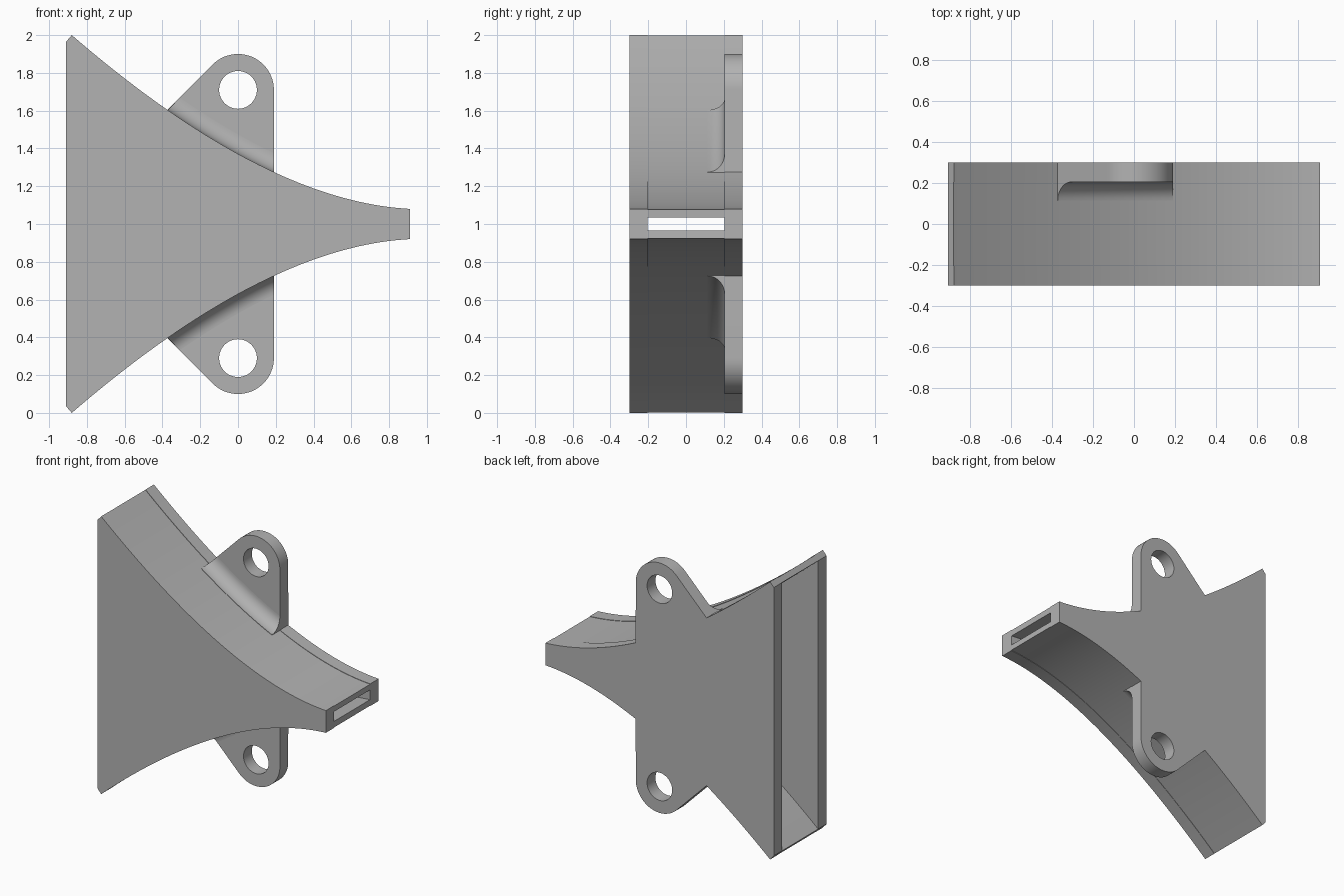
import bpy, bmesh, math
from mathutils import Vector

cube = bpy.data.objects.get("Cube")
if cube:
    bpy.data.objects.remove(cube, do_unlink=True)

WALL = 0.045      # thickness of the flared walls
INNER = 0.205     # half depth of the hollow
OUTER = 0.3       # half depth of the body
EAR_X, EAR_Z, EAR_R, HOLE_R = 0.0, 1.71, 0.19, 0.1
EDGE = 1.976      # slanted ear edge lies on z - x = EDGE

grey = bpy.data.materials.new("plain grey")
grey.use_nodes = True
COLOUR = (0.45, 0.45, 0.45, 1)
grey.diffuse_color = COLOUR
grey.node_tree.nodes["Principled BSDF"].inputs["Base Color"].default_value = COLOUR

# Flared outline: a quadratic curve from the wide mouth to the narrow slot
P0, P1, P2 = Vector((-0.88, 2.0)), Vector((0.14, 1.12)), Vector((0.91, 1.08))


def flare(t, offset=0.0):
    p = P0 * (1 - t) ** 2 + P1 * 2 * t * (1 - t) + P2 * t * t
    d = ((P1 - P0) * (1 - t) + (P2 - P1) * t).normalized()
    return p + Vector((-d.y, d.x)) * offset


def flip(points):
    return [Vector((p.x, 2 - p.y)) for p in points]


def finish(ob):
    ob.data.materials.clear()
    ob.data.materials.append(grey)
    bpy.ops.object.select_all(action='DESELECT')
    ob.select_set(True)
    bpy.context.view_layer.objects.active = ob
    bpy.ops.object.shade_smooth_by_angle(angle=math.radians(30))


def plate(name, loops, y0, y1):
    """Extrude filled outlines in x and z between two depths."""
    cu = bpy.data.curves.new(name, 'CURVE')
    cu.dimensions = '2D'
    cu.fill_mode = 'BOTH'
    cu.extrude = (y1 - y0) / 2
    for loop in loops:
        s = cu.splines.new('POLY')
        s.points.add(len(loop) - 1)
        for sp, p in zip(s.points, loop):
            sp.co = (p.x, p.y, 0, 1)
        s.use_cyclic_u = True
    ob = bpy.data.objects.new(name, cu)
    bpy.context.collection.objects.link(ob)
    ob.location.y = (y0 + y1) / 2
    ob.rotation_euler.x = math.pi / 2
    bpy.ops.object.select_all(action='DESELECT')
    ob.select_set(True)
    bpy.context.view_layer.objects.active = ob
    bpy.ops.object.convert(target='MESH')
    finish(bpy.context.object)


def arc(radius, a0, a1, n):
    return [Vector((EAR_X + radius * math.cos(math.radians(a0 + (a1 - a0) * i / n)),
                    EAR_Z + radius * math.sin(math.radians(a0 + (a1 - a0) * i / n))))
            for i in range(n + 1)]


N = 48
curve = [flare(i / N) for i in range(N + 1)]
mouth = flare(0, -WALL)

# Front plate
top = [mouth] + curve
plate("front_plate", [top + flip(top)[::-1]], -OUTER, -INNER)

# Back plate with two mounting ears and their bolt holes
fine = [flare(i / 800) for i in range(801)]
start = min(fine, key=lambda p: abs(p.y - p.x - EDGE))
end = min(fine, key=lambda p: abs(p.x - EAR_R))
top = ([mouth] + [p for p in curve if p.x < start.x - 0.005] + [start]
       + arc(EAR_R, 135, 0, 24) + [end] + [p for p in curve if p.x > end.x + 0.005])
hole = arc(HOLE_R, 0, 360, 48)[:-1]
plate("back_plate_with_ears", [top + flip(top)[::-1], hole, flip(hole)], INNER, OUTER)

# Upper and lower flared walls, set in a hair from the plate edges
wall = [flare(i / N, -0.003) for i in range(N + 1)]
wall += [flare(i / N, -WALL) for i in range(N, -1, -1)]
plate("upper_wall", [wall], -INNER, INNER)
plate("lower_wall", [flip(wall)], -INNER, INNER)


# Concave fillets between the walls and the ears
def fillet(name, mirrored):
    r = 0.09
    section = [(-0.03, 0.25), (-0.03, INNER - r)]
    for i in range(13):
        a = math.pi / 2 * i / 12
        section.append((r - r * math.cos(a), INNER - r + r * math.sin(a)))
    section.append((r, 0.25))
    bm = bmesh.new()
    rings = []
    for i in range(41):
        t = 0.15 + 0.5 * i / 40
        rings.append([bm.verts.new((flare(t, d).x, y, flare(t, d).y)) for d, y in section])
    k = len(section)
    for a, b in zip(rings, rings[1:]):
        for j in range(k):
            bm.faces.new((a[j], a[(j + 1) % k], b[(j + 1) % k], b[j]))
    bm.faces.new(rings[0])
    bm.faces.new(rings[-1][::-1])
    # Trim to the ear outline
    for co, no in (((EAR_R, 0, 0), (1, 0, 0)), ((0, 0, EDGE), (-1, 0, 1))):
        geom = bm.verts[:] + bm.edges[:] + bm.faces[:]
        bmesh.ops.bisect_plane(bm, geom=geom, plane_co=co, plane_no=no, clear_outer=True)
        bmesh.ops.holes_fill(bm, edges=[e for e in bm.edges if e.is_boundary], sides=0)
    if mirrored:
        for v in bm.verts:
            v.co.z = 2 - v.co.z
    bmesh.ops.recalc_face_normals(bm, faces=bm.faces[:])
    me = bpy.data.meshes.new(name)
    bm.to_mesh(me)
    bm.free()
    ob = bpy.data.objects.new(name, me)
    bpy.context.collection.objects.link(ob)
    finish(ob)


fillet("upper_fillet", False)
fillet("lower_fillet", True)
